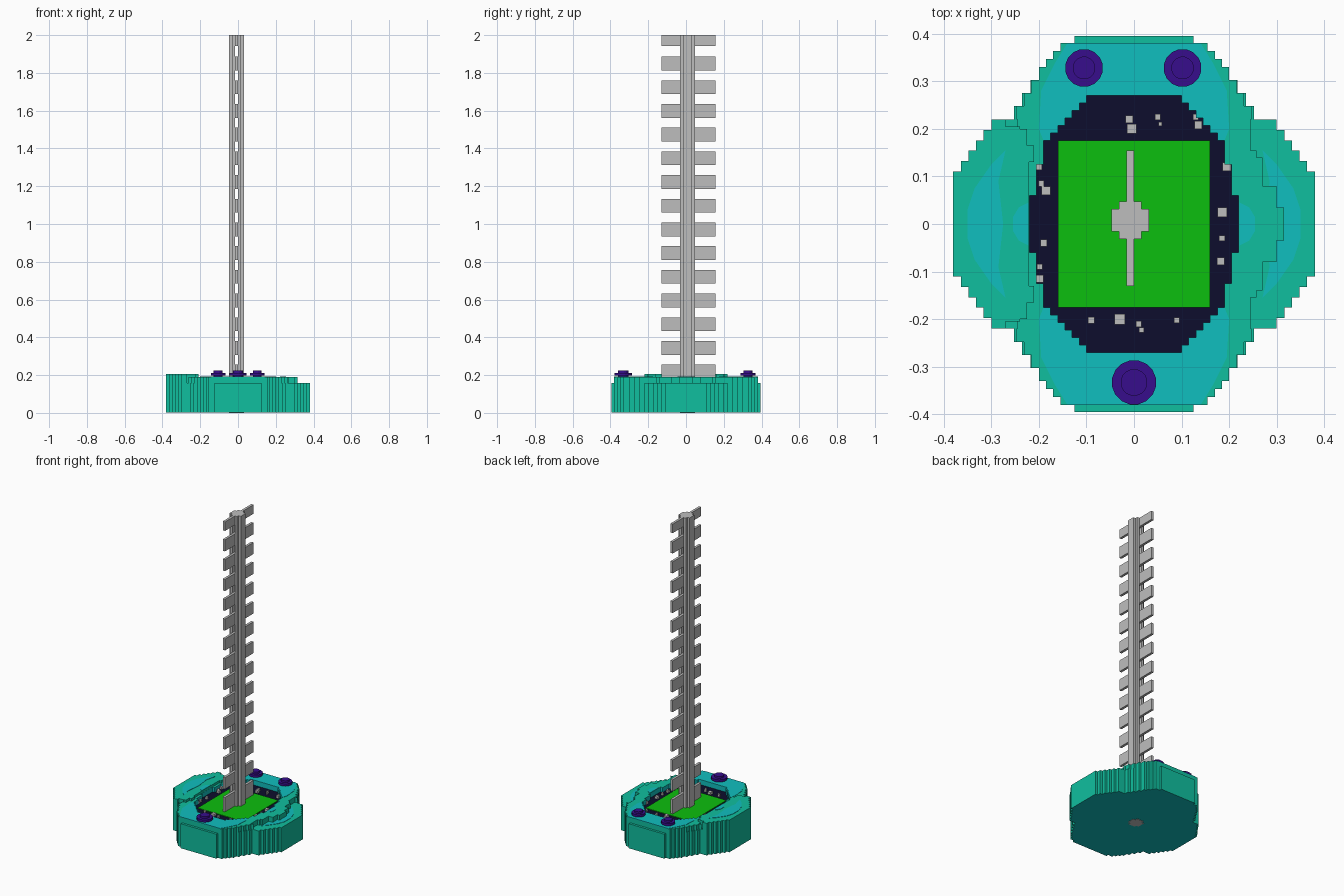
import bpy, bmesh, math

if "Cube" in bpy.data.objects:
    bpy.data.objects.remove(bpy.data.objects["Cube"])

CELL = 0.0157


def material(name, rgb):
    lin = [((c / 255 + 0.055) / 1.055) ** 2.4 if c > 10 else c / 255 / 12.92 for c in rgb]
    m = bpy.data.materials.new(name)
    m.use_nodes = True
    m.diffuse_color = (*lin, 1)
    m.node_tree.nodes["Principled BSDF"].inputs["Base Color"].default_value = (*lin, 1)
    return m


TEAL = material("teal_green", (16, 191, 159))
CYAN = material("cyan", (16, 191, 191))
NAVY = material("dark_navy", (13, 13, 45))
GREEN = material("pitch_green", (12, 191, 14))
PURPLE = material("purple", (55, 13, 140))
GREY = material("light_grey", (190, 190, 190))


def stair(points):
    """Turn each sloping segment into square steps."""
    out = [points[0]]
    for (x0, y0), (x1, y1) in zip(points, points[1:]):
        dx, dy = x1 - x0, y1 - y0
        n = max(1, round(min(abs(dx), abs(dy)) / CELL))
        for i in range(n):
            if abs(dx) > 1e-5 and abs(dy) > 1e-5:
                out.append((x0 + dx * i / n, y0 + dy * (i + 1) / n))
            out.append((x0 + dx * (i + 1) / n, y0 + dy * (i + 1) / n))
    return out


def flip_y(points):
    """Path followed by its reflection in y, in reverse."""
    return points + [(x, -y) for x, y in reversed(points)]


def flip_x(points):
    return [(-x, y) for x, y in points]


def add_prism(bm, points, z0, z1):
    clean = []
    for p in points:
        if not clean or math.dist(p, clean[-1]) > 1e-5:
            clean.append(p)
    if math.dist(clean[0], clean[-1]) < 1e-5:
        clean.pop()
    face = bm.faces.new([bm.verts.new((x, y, z0)) for x, y in clean])
    top = bmesh.ops.extrude_face_region(bm, geom=[face])["geom"]
    for v in top:
        if isinstance(v, bmesh.types.BMVert):
            v.co.z = z1


def build(name, prisms, mats, rule=None):
    """Object made of extruded outlines: (points, bottom, top)."""
    bm = bmesh.new()
    for p in prisms:
        add_prism(bm, *p)
    bmesh.ops.recalc_face_normals(bm, faces=bm.faces)
    bm.normal_update()
    if rule:
        for f in bm.faces:
            f.material_index = rule(f)
    me = bpy.data.meshes.new(name)
    bm.to_mesh(me)
    bm.free()
    for m in mats:
        me.materials.append(m)
    ob = bpy.data.objects.new(name, me)
    bpy.context.collection.objects.link(ob)
    return ob


def rect(x0, x1, y0, y1):
    return [(x0, y0), (x1, y0), (x1, y1), (x0, y1)]


# Base slab with stepped sides, cyan underneath
outer = stair([(.125, .395), (.125, .38), (.155, .38), (.2, .33), (.27, .22), (.3, .22), (.38, .11)])
right_side = flip_y(outer)
build("base_slab", [(right_side + flip_x(right_side)[::-1], .002, .157)], [TEAL, CYAN],
      lambda f: int(f.normal.z < -.5))

# Raised ring around the pit, in two mirrored halves
ring_edge = stair([(0, .38), (.155, .38), (.2, .33), (.262, .22), (.245, .22), (.245, .17),
                   (.27, .14), (.27, .1), (.3, .08), (.3, .04), (.315, .035)])
pit_edge = stair([(0, .27), (.1, .27), (.19, .175), (.19, .13), (.205, .125), (.205, .065), (.22, .06)])
half = flip_y(ring_edge) + flip_y(pit_edge)[::-1]


def ring_rule(f):
    c = f.calc_center_median()
    return int(abs(f.normal.z) < .5 and abs(c.x) < .223 and abs(c.y) < .275)


build("stadium_ring", [(half, .15, .19), (flip_x(half), .15, .19)], [TEAL, CYAN], ring_rule)

# Tall wing on the right-hand side of the model
wing = stair([(-.221, .06), (-.21, .13), (-.24, .2), (-.27, .205), (-.27, .22), (-.3, .22), (-.38, .11)])
build("tall_wing", [(flip_y(wing[::-1])[::-1], .15, .205)], [TEAL])

# Cyan inlays on the ring, wings and rim
cap = [(0, .38), (.14, .38), (.165, .34), (.195, .28), (.2, .2), (.19, .175)] + pit_edge[::-1]
cap = [p for p in cap if p[1] > .17]
caps = []
for sx in (1, -1):
    for sy in (1, -1):
        caps.append(([(x * sx, y * sy) for x, y in cap], .187, .192))
crescent = flip_y([(.27, .155), (.3, .125), (.335, .075), (.35, .03)]) + [(.285, -.09), (.275, 0), (.285, .09)]
spot = flip_y([(.222, .045), (.242, .035), (.254, .015)])
build("cyan_inlays", caps + [(crescent, .155, .159), (flip_x(crescent), .203, .207),
                             (spot, .187, .192), (flip_x(spot), .203, .207)], [CYAN])

# Dark stand floor and green pitch
floor = flip_y(pit_edge)
build("stand_floor", [(floor + flip_x(floor)[::-1], .154, .160)], [NAVY])
build("pitch", [(rect(-.16, .16, -.175, .175), .157, .164)], [GREEN])

# Little grey seats scattered over the stands
seats = [(-.01, .22, .008), (-.005, .2, .01), (.05, .225, .006), (.055, .21, .004), (.13, .225, .006),
         (.135, .208, .008), (-.2, .12, .007), (-.195, .085, .006), (-.185, .07, .009),
         (-.19, -.04, .007), (-.198, -.09, .006), (-.198, -.115, .008), (.185, .025, .01),
         (.195, .12, .009), (.185, -.03, .006), (.182, -.078, .008), (-.09, -.202, .007),
         (-.03, -.2, .011), (.01, -.21, .006), (.016, -.223, .005), (.09, -.202, .006)]
build("stand_seats", [(rect(x - r, x + r, y - r, y + r), .158, .175) for x, y, r in seats], [GREY])

# Split mast: two stepped halves with a narrow slot between them
c = CELL
mast = [(0, -2 * c), (c, -2 * c), (c, -c), (2 * c, -c), (2 * c, 2 * c), (c, 2 * c), (c, 3 * c), (0, 3 * c)]
build("mast", [(mast, 0, 2), ([(-c - x, y) for x, y in mast], 0, 2)], [GREY])

# Fins pass through the slot at even intervals
fins = [(rect(-c, 0, -.13, .155), .157, .255)]
for i in range(1, 15):
    top = .255 + i * .1255
    fins.append((rect(-c, 0, -.13, .155), top - .073, min(top, 2)))
fins[-1] = (fins[-1][0], 1.943, 2)
fins.append((rect(-c, 0, -2 * c, 3 * c), 0, .157))
build("mast_fins", fins, [GREY])


# Purple round ornaments on the ring
def disc(x, y, r, n=16):
    return [(x + r * math.cos(2 * math.pi * (i + .5) / n), y + r * math.sin(2 * math.pi * (i + .5) / n))
            for i in range(n)]


for name, x, y, r in (("front_ornament", 0, -.333, .047), ("back_left_ornament", .102, .328, .04),
                      ("back_right_ornament", -.105, .328, .04)):
    build(name, [(disc(x, y, r * .6), .186, .2), (disc(x, y, r), .197, .212),
                 (disc(x, y, r * .6), .21, .224)], [PURPLE])
